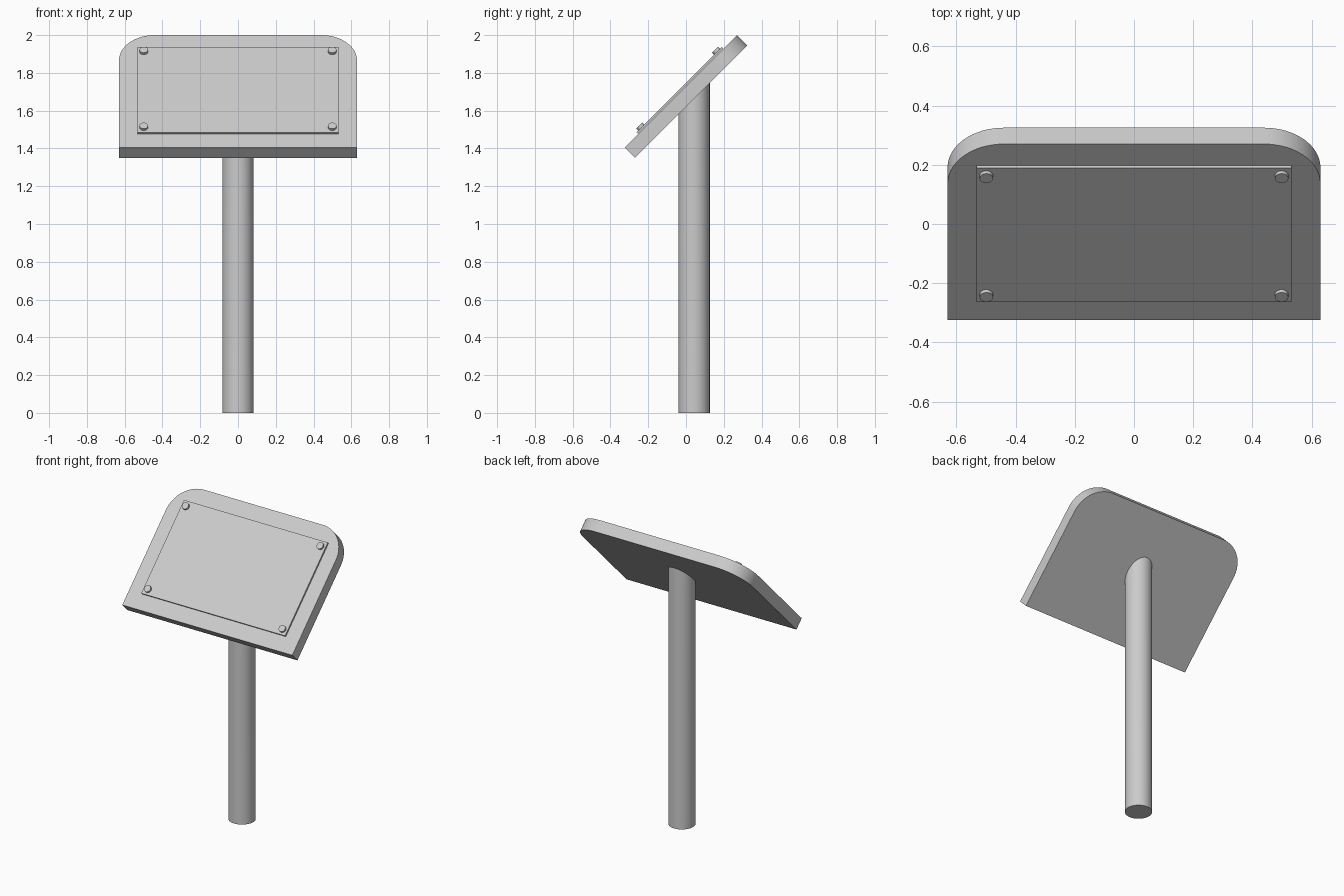
import bpy, bmesh, math
from mathutils import Matrix

if "Cube" in bpy.data.objects:
    bpy.data.objects.remove(bpy.data.objects["Cube"])

# Local sign frame: x across, y up the slope, z out of the front face
TILT = Matrix.Translation((0, -0.0275, 1.7025)) @ Matrix.Rotation(math.radians(45), 4, 'X')


def add_object(name, bm, matrix=Matrix()):
    bmesh.ops.recalc_face_normals(bm, faces=bm.faces)
    mesh = bpy.data.meshes.new(name)
    bm.to_mesh(mesh)
    bm.free()
    obj = bpy.data.objects.new(name, mesh)
    bpy.context.collection.objects.link(obj)
    obj.matrix_world = matrix
    bpy.ops.object.select_all(action='DESELECT')
    obj.select_set(True)
    bpy.context.view_layer.objects.active = obj
    bpy.ops.object.shade_smooth_by_angle(angle=math.radians(30))
    return obj


def slab(name, outline, z0, z1):
    bm = bmesh.new()
    face = bm.faces.new([bm.verts.new((x, y, z0)) for x, y in outline])
    new = bmesh.ops.extrude_face_region(bm, geom=[face])['geom']
    verts = [g for g in new if isinstance(g, bmesh.types.BMVert)]
    bmesh.ops.translate(bm, verts=verts, vec=(0, 0, z1 - z0))
    # close the underside if the extrude removed it
    bmesh.ops.holes_fill(bm, edges=[e for e in bm.edges if e.is_boundary])
    return add_object(name, bm, TILT)


def cylinder(bm, radius, depth, segments, centre):
    bmesh.ops.create_cone(bm, cap_ends=True, segments=segments, radius1=radius,
                          radius2=radius, depth=depth,
                          matrix=Matrix.Translation(centre))


# Sign board with two rounded upper corners
W, H, R, STEPS = 0.63, 0.421, 0.19, 16
arc = [math.pi / 2 * i / STEPS for i in range(STEPS + 1)]
right = [(W - R + R * math.cos(a), H - R + R * math.sin(a)) for a in arc]
left = [(-x, y) for x, y in reversed(right)]
slab("sign_board", [(-W, -H), (W, -H)] + right + left, -0.078, 0)

# Thin information panel
slab("info_panel", [(-0.533, -0.32), (0.533, -0.32), (0.533, 0.32), (-0.533, 0.32)],
     0.001, 0.013)

# Corner bolts
for sx, side in ((-1, "left"), (1, "right")):
    for sy, level in ((-1, "lower"), (1, "upper")):
        bm = bmesh.new()
        cylinder(bm, 0.0225, 0.023, 24, (sx * 0.499, sy * 0.284, 0.0155))
        add_object(f"bolt_{level}_{side}", bm, TILT)

# Post, top cut along the slope just inside the board
bm = bmesh.new()
cylinder(bm, 0.083, 1.0, 48, (0, 0.043, 0.5))
for v in bm.verts:
    if v.co.z > 0.5:
        v.co.z = v.co.y + 1.63
add_object("post", bm)
